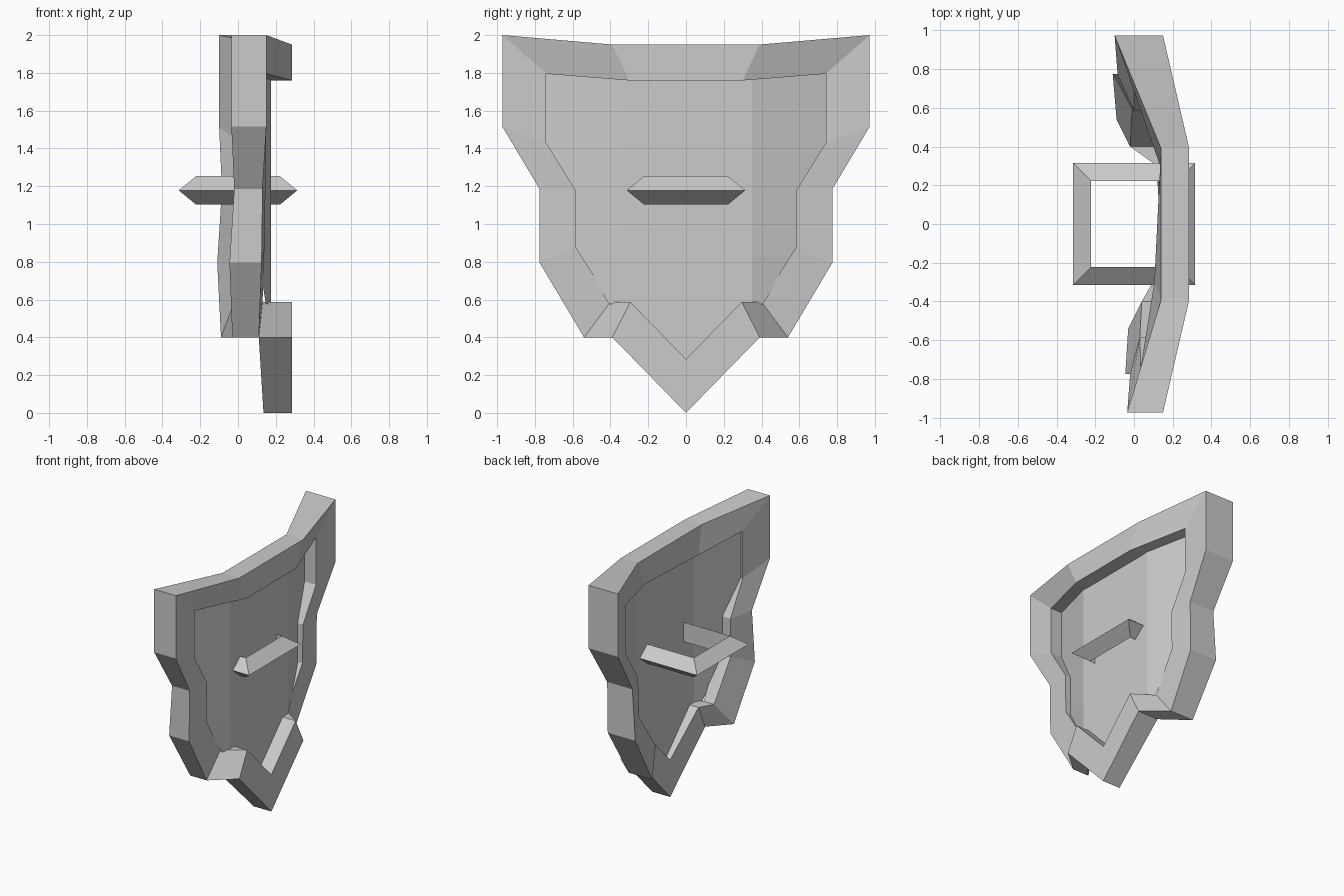
import bpy, bmesh, math
from mathutils import Vector

if "Cube" in bpy.data.objects:
    bpy.data.objects.remove(bpy.data.objects["Cube"])


def finish(bm, name):
    bmesh.ops.recalc_face_normals(bm, faces=bm.faces)
    me = bpy.data.meshes.new(name)
    bm.to_mesh(me)
    bm.free()
    ob = bpy.data.objects.new(name, me)
    bpy.context.collection.objects.link(ob)
    return ob


# Half outlines from the top corner down to the tip:
# y, z, front x, back x on the +y side, back x on the -y side
OUTER = [(.39, 1.95, .285, .14, .14), (.972, 2.0, .15, -.10, -.035),
         (.972, 1.515, .15, -.10, -.035), (.775, 1.185, .13, -.085, -.02),
         (.775, .795, .125, -.11, -.045), (.54, .4, .11, -.09, -.03),
         (.39, .4, .285, .11, .11), (0, 0, .285, .135, .135)]
INNER = [(.3, 1.76, .285, .135, .105), (.74, 1.795, .148, 0, .035),
         (.74, 1.43, .148, 0, .035), (.585, 1.18, .145, 0, .03),
         (.585, .88, .14, -.01, .03), (.40, .587, .13, -.02, .04),
         (.295, .587, .285, .125, .10), (0, .285, .285, .135, .135)]


def full_loop(half):
    """Mirror a half outline; returns (front points, back points)."""
    right = [(y, z, f, b) for y, z, f, b, _ in half]
    left = [(-y, z, f, b) for y, z, f, _, b in half[-2::-1]]
    pts = right + left
    return ([Vector((f, y, z)) for y, z, f, b in pts],
            [Vector((b, y, z)) for y, z, f, b in pts])


# Thick bent rim: four loops joined by quads
bm = bmesh.new()
outer_front, outer_back = full_loop(OUTER)
inner_front, inner_back = full_loop(INNER)
loops = [[bm.verts.new(p) for p in lp]
         for lp in (outer_front, inner_front, inner_back, outer_back)]
n = len(outer_front)
for k in range(4):
    a, b = loops[k], loops[(k + 1) % 4]
    for i in range(n):
        j = (i + 1) % n
        bm.faces.new((a[i], a[j], b[j], b[i]))
finish(bm, "shield_rim")

# Recessed sheet: inner outline cut into a 3 x 3 grid, side columns folded back
bm = bmesh.new()
bm.faces.new([bm.verts.new((0, p.y * 1.02, 1.1 + (p.z - 1.1) * 1.02)) for p in inner_front])
for co, no in (((0, -.35, 0), (0, 1, 0)), ((0, .35, 0), (0, 1, 0)),
               ((0, 0, .83), (0, 0, 1)), ((0, 0, 1.5), (0, 0, 1))):
    bmesh.ops.bisect_plane(bm, geom=bm.verts[:] + bm.edges[:] + bm.faces[:],
                           plane_co=co, plane_no=no)
for v in bm.verts:
    slope = .32 + .6 * max(0, .83 - v.co.z)
    v.co.x = .175 - slope * max(0, abs(v.co.y) - .35)
finish(bm, "shield_panel")

# Square ring through the middle, serving as grip and front bar
bpy.ops.mesh.primitive_torus_add(major_segments=4, minor_segments=3,
                                 major_radius=.357, minor_radius=.087,
                                 location=(0, 0, 1.178),
                                 rotation=(0, 0, math.radians(45)))
bpy.context.object.name = "grip_ring"
